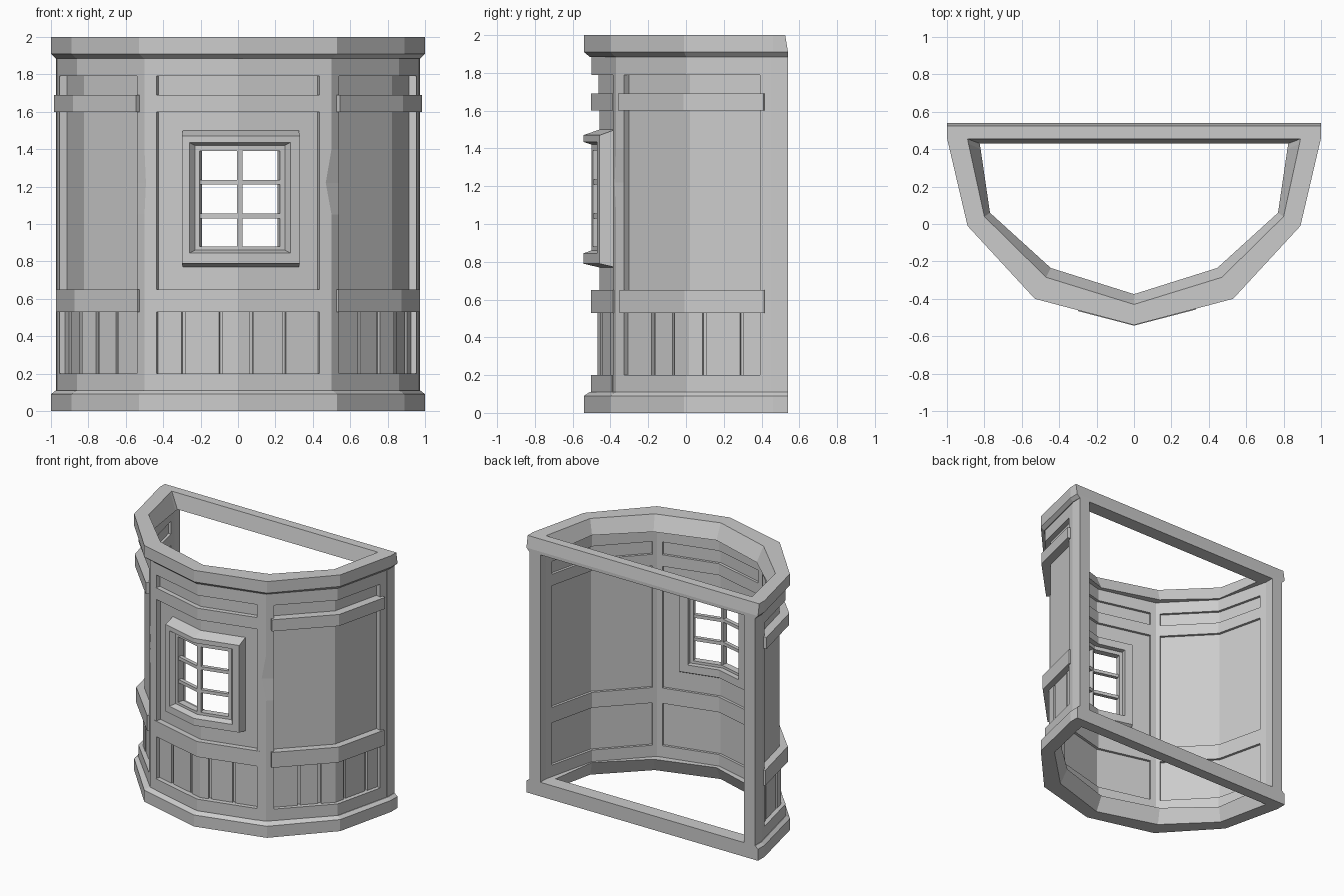
import bpy
import bmesh
from math import hypot
from mathutils import Vector

cube = bpy.data.objects.get("Cube")
if cube:
    bpy.data.objects.remove(cube, do_unlink=True)

mat = bpy.data.materials.new("plain grey")
mat.use_nodes = True
GREY = (0.6, 0.6, 0.6, 1)
mat.diffuse_color = GREY
mat.node_tree.nodes["Principled BSDF"].inputs["Base Color"].default_value = GREY

# Outer wall line, from the front middle round to the back corner
HALF = [(0, -0.5), (0.5, -0.37), (0.86, 0.0), (0.97, 0.46)]


def mirrored(half):
    """Full left-to-right line from its right half."""
    return [(-x, y) for x, y in reversed(half) if x] + list(half)


PATH = [Vector(p) for p in mirrored(HALF)]
LEN = [(b - a).length for a, b in zip(PATH, PATH[1:])]
KNOT = [sum(LEN[:i]) - sum(LEN) / 2 for i in range(len(PATH))]
NORM = [Vector((b.y - a.y, a.x - b.x)).normalized() for a, b in zip(PATH, PATH[1:])]
CORNER, END = KNOT[4], KNOT[-1]
F = hypot(0.5, 0.13) / 0.5      # wall distance per unit of x on the front


def at(s, out, z):
    """Point at distance s along the wall, pushed outward, mitred at bends."""
    for i in range(1, len(PATH) - 1):
        if abs(s - KNOT[i]) < 1e-4:
            m = (NORM[i - 1] + NORM[i]).normalized()
            p = PATH[i] + m * (out / m.dot(NORM[i]))
            return (p.x, p.y, z)
    i = max(j for j in range(len(LEN)) if s >= KNOT[j] or j == 0)
    p = PATH[i].lerp(PATH[i + 1], (s - KNOT[i]) / LEN[i]) + NORM[i] * out
    return (p.x, p.y, z)


def loft(name, rings, closed=False):
    """Join matching rings of points; cap the ends unless the loft is closed."""
    bm = bmesh.new()
    vs = [[bm.verts.new(p) for p in ring] for ring in rings]
    n = len(vs[0])
    pairs = list(zip(vs, vs[1:])) + ([(vs[-1], vs[0])] if closed else [])
    for a, b in pairs:
        for k in range(n):
            bm.faces.new((a[k], a[(k + 1) % n], b[(k + 1) % n], b[k]))
    if not closed:
        bm.faces.new(vs[0])
        bm.faces.new(vs[-1])
    bmesh.ops.recalc_face_normals(bm, faces=bm.faces)
    me = bpy.data.meshes.new(name)
    bm.to_mesh(me)
    bm.free()
    me.materials.append(mat)
    ob = bpy.data.objects.new(name, me)
    bpy.context.collection.objects.link(ob)
    return ob


def band(name, s0, s1, z0, z1, out, inn):
    """Straight-topped strip that follows the wall."""
    stops = [s0] + [k for k in KNOT if s0 + 1e-3 < k < s1 - 1e-3] + [s1]
    loft(name, [[at(s, out, z0), at(s, out, z1), at(s, inn, z1), at(s, inn, z0)]
                for s in stops])


def rect(box, out):
    """Rectangle on the front wall, bent at the middle."""
    x0, x1, z0, z1 = box
    return [at(x * F, out, z) for x, z in
            ((x0, z0), (0, z0), (x1, z0), (x1, z1), (0, z1), (x0, z1))]


def frame(name, outer, inner, out, inn):
    loft(name, [rect(outer, out), rect(inner, out), rect(inner, inn),
                rect(outer, inn)], closed=True)


# Cornice and base: closed rings with a sloped lip and a splayed inside
OUTER = [(0, -0.54), (0.53, -0.4), (0.89, -0.01), (1, 0.46), (1, 0.54)]
OUTER_TOP = OUTER[:-1] + [(1, 0.525)]
LIP = [(0, -0.51), (0.505, -0.375), (0.865, 0.0), (0.975, 0.46), (0.975, 0.54)]
INNER = [(0, -0.43), (0.47, -0.285), (0.8, 0.04), (0.885, 0.43), (0.89, 0.455)]
THROAT = [(0, -0.375), (0.445, -0.235), (0.77, 0.06), (0.82, 0.4), (0.825, 0.43)]


def ring(name, levels):
    loft(name, [[(x, y, z) for x, y in mirrored(half)] for half, z in levels],
         closed=True)


ring("cornice", [(INNER, 2), (OUTER_TOP, 2), (OUTER, 1.91), (LIP, 1.885),
                 (THROAT, 1.885)])
ring("base", [(INNER, 0), (OUTER, 0), (OUTER, 0.09), (LIP, 0.11), (THROAT, 0.11)])

# Frame depths and bay limits
IN = -0.09
FRONT = 0.435 * F
SIDE0, SIDE1 = CORNER + 0.058, END - 0.07


def corner_post(name, side, chip):
    """Bent post whose outer edge is chipped halfway up."""
    rings = []
    for z, d in ((0.1, 0), (1.05, 0), (1.22, chip), (1.4, 0), (1.9, 0)):
        pts = [(FRONT, 0), (CORNER - d, 0), (SIDE0, 0),
               (SIDE0, IN), (CORNER, IN), (FRONT, IN)]
        rings.append([at(side * s, o, z) for s, o in pts])
    loft(name, rings)


def planks(name, s0, s1, gaps):
    edges = [s0 - 0.01] + gaps + [s1 + 0.01]
    for i, (a, b) in enumerate(zip(edges, edges[1:])):
        band(f"{name}_{i + 1}", a + 0.01, b - 0.01, 0.2, 0.53,
             -0.03 - 0.004 * (i % 2), -0.06)
    band(name + "_backing", s0, s1, 0.2, 0.53, -0.05, -0.07)


for side, label in ((1, "left"), (-1, "right")):
    def span(a, b):
        return (a, b) if side > 0 else (-b, -a)

    bay = span(SIDE0, SIDE1)
    corner_post(label + "_corner_post", side, 0.032 if side > 0 else 0.008)
    band(label + "_end_post", *span(SIDE1, END), 0.1, 1.9, 0, IN)
    loft(label + "_back_post", [[(side * x, y, z) for x, y in
         ((0.88, 0.45), (0.97, 0.45), (0.972, 0.54), (0.88, 0.54))]
         for z in (0.1, 1.9)])
    band(label + "_bottom_rail", *bay, 0.1, 0.2, 0, IN)
    band(label + "_top_rail", *bay, 1.79, 1.9, 0, IN)
    band(label + "_panel", *bay, 0.65, 1.79, -0.04, -0.07)
    band(label + "_lower_belt", *span(SIDE0 - 0.02, END - 0.045), 0.53, 0.65, 0.015, IN)
    band(label + "_upper_belt", *span(SIDE0 - 0.02, END - 0.045), 1.6, 1.69, 0.025, IN)
    gaps = [side * g for g in (0.76, 0.91, 1.126, 1.33)]
    planks(label + "_plank", *bay, sorted(gaps))

# Front bay
band("front_bottom_rail", -FRONT, FRONT, 0.1, 0.2, 0.004, IN)
band("front_top_rail", -FRONT, FRONT, 1.79, 1.9, 0, IN)
band("front_lower_belt", -FRONT - 0.02, FRONT + 0.02, 0.53, 0.65, 0.004, IN)
band("front_upper_belt", -FRONT, FRONT, 1.6, 1.69, 0.002, IN)
band("front_upper_panel", -FRONT, FRONT, 1.69, 1.79, -0.035, -0.07)
planks("front_plank", -FRONT, FRONT, [x * F for x in (-0.3, -0.1, 0.08, 0.255)])

# Window: wall panel with opening, bevelled surround, sash and glazing bars
OPENING = (-0.23, 0.25, 0.86, 1.42)
GLASS = (-0.205, 0.225, 0.88, 1.39)
frame("front_panel", (-0.435, 0.435, 0.65, 1.6), OPENING, -0.04, -0.07)
loft("window_surround", [
    rect((-0.305, 0.335, 0.77, 1.5), -0.04),
    rect((-0.29, 0.32, 0.79, 1.47), 0.042),
    rect((-0.25, 0.27, 0.845, 1.435), 0.042),
    rect(OPENING, 0.0),
    rect(OPENING, -0.09),
    rect((-0.29, 0.31, 0.8, 1.48), -0.09)], closed=True)
frame("window_sash", OPENING, GLASS, 0.0, -0.05)
band("upright_glazing_bar", -0.005 * F, 0.025 * F, 0.88, 1.39, 0.0, -0.04)
for i, z in enumerate((1.03, 1.21)):
    band(f"level_glazing_bar_{i + 1}", GLASS[0] * F, GLASS[1] * F,
         z, z + 0.025, -0.005, -0.035)
